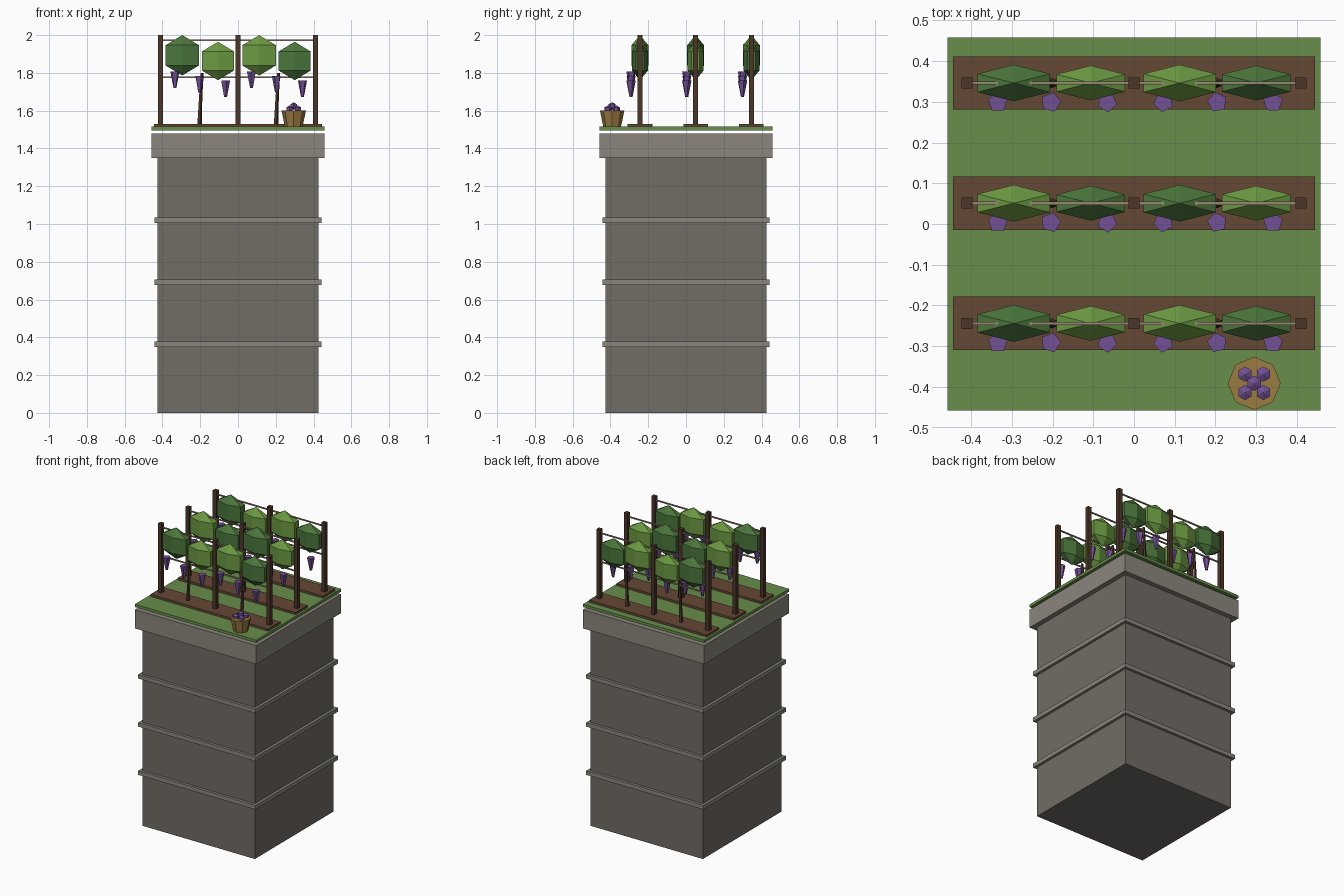
import bpy, bmesh, math
from mathutils import Vector

if "Cube" in bpy.data.objects:
    bpy.data.objects.remove(bpy.data.objects["Cube"])


def mat(name, r, g, b):
    m = bpy.data.materials.new(name)
    m.diffuse_color = (r, g, b, 1)
    m.use_nodes = True
    m.node_tree.nodes["Principled BSDF"].inputs["Base Color"].default_value = m.diffuse_color
    return m


STONE = mat("stone", 0.165, 0.15, 0.128)
TRIM = mat("trim_stone", 0.26, 0.24, 0.205)
GRASS = mat("grass", 0.14, 0.27, 0.07)
SOIL = mat("soil", 0.13, 0.065, 0.035)
WOOD = mat("dark_wood", 0.07, 0.037, 0.02)
WIRE = mat("wire", 0.3, 0.25, 0.17)
LEAF_DARK = mat("dark_leaf", 0.07, 0.18, 0.045)
LEAF_LIGHT = mat("light_leaf", 0.15, 0.32, 0.055)
GRAPE = mat("grape", 0.17, 0.08, 0.3)
BASKET = mat("basket_wood", 0.33, 0.2, 0.055)


def finish(name, bm, material):
    bmesh.ops.recalc_face_normals(bm, faces=bm.faces)
    me = bpy.data.meshes.new(name)
    bm.to_mesh(me)
    bm.free()
    me.materials.append(material)
    ob = bpy.data.objects.new(name, me)
    bpy.context.collection.objects.link(ob)
    return ob


def box(name, cx, cy, sx, sy, z0, z1, material):
    bm = bmesh.new()
    bmesh.ops.create_cube(bm, size=1)
    for v in bm.verts:
        v.co = Vector((cx + v.co.x * sx, cy + v.co.y * sy, (z0 + z1) / 2 + v.co.z * (z1 - z0)))
    return finish(name, bm, material)


def loft(name, rings, sides, material, phase=0.0, scale=(1, 1, 1), loc=(0, 0, 0)):
    """Stack of polygon rings (radius, x, z); radius 0 makes a pole."""
    bm = bmesh.new()
    loops = []
    for r, x, z in rings:
        n = sides if r else 1
        loops.append([bm.verts.new((
            loc[0] + scale[0] * (x + r * math.cos(phase + math.tau * k / sides)),
            loc[1] + scale[1] * r * math.sin(phase + math.tau * k / sides),
            loc[2] + scale[2] * z)) for k in range(n)])
    for a, b in zip(loops, loops[1:]):
        for k in range(sides):
            quad = [a[k % len(a)], a[(k + 1) % sides % len(a)],
                    b[(k + 1) % sides % len(b)], b[k % len(b)]]
            bm.faces.new(list(dict.fromkeys(quad)))
    for end in (loops[0], loops[-1]):
        if len(end) > 1:
            bm.faces.new(end)
    return finish(name, bm, material)


# low-poly ball: poles plus rings at +-30 degrees
BALL = [(0, 0, -1), (0.866, 0, -0.5), (0.866, 0, 0.5), (0, 0, 1)]


def ball(name, loc, scale, material):
    return loft(name, BALL, 6, material, math.pi / 2, scale, loc)


# stone tower
box("tower_body", 0, 0, 0.85, 0.85, 0, 1.35, STONE)
for z in (0.363, 0.692, 1.02):
    box("tower_band", 0, 0, 0.886, 0.886, z - 0.014, z + 0.014, TRIM)
box("tower_cap", 0, 0, 0.916, 0.916, 1.35, 1.478, TRIM)
box("grass_top", 0, 0, 0.916, 0.916, 1.496, 1.515, GRASS)

# vine rows
for row, y in enumerate((-0.244, 0.051, 0.346)):
    box("soil_bed", 0, y, 0.888, 0.131, 1.513, 1.53, SOIL)
    for x in (-0.41, 0, 0.41):
        box("trellis_post", x, y, 0.027, 0.027, 1.515, 2.0, WOOD)
    for z in (1.777, 1.973):
        box("trellis_wire", 0, y, 0.82, 0.008, z - 0.004, z + 0.004, WIRE)
    for x in (-0.205, 0.2):
        loft("vine_trunk", [(0.013, 0, 1.52), (0.010, 0.006, 1.66), (0.008, 0.014, 1.80)],
             5, WOOD, loc=(x, y, 0))
    # foliage clumps, alternating size and height
    for i, x in enumerate((-0.295, -0.106, 0.112, 0.300)):
        odd = i % 2
        k = 0.95 if odd else 1.0
        light = (i in (1, 2)) != (row == 1)
        ball("vine_foliage", (x, y, 1.863 if odd else 1.893),
             (0.1185 * k, 0.052 * k, 0.107 * k), LEAF_LIGHT if light else LEAF_DARK)
    # hanging grapes
    for i, x in enumerate((-0.334, -0.204, -0.066, 0.072, 0.204, 0.341)):
        top = 1.808 - 0.024 * (i % 3)
        loft("grape_bunch", [(0.025, 0, top), (0.008, 0, top - 0.088)], 5, GRAPE,
             phase=0.3 + i, loc=(x, y - 0.047, 0))

# harvest basket
bx, by = 0.295, -0.391
loft("basket", [(0.047, 0, 1.515), (0.065, 0, 1.602)], 8, BASKET, loc=(bx, by, 0))
for dx, dy in ((0, 0), (-1, -1), (-1, 1), (1, -1), (1, 1)):
    ball("basket_grape", (bx + dx * 0.0225, by + dy * 0.0225, 1.607 if dx else 1.624),
         (0.0215, 0.0215, 0.0205), GRAPE)
